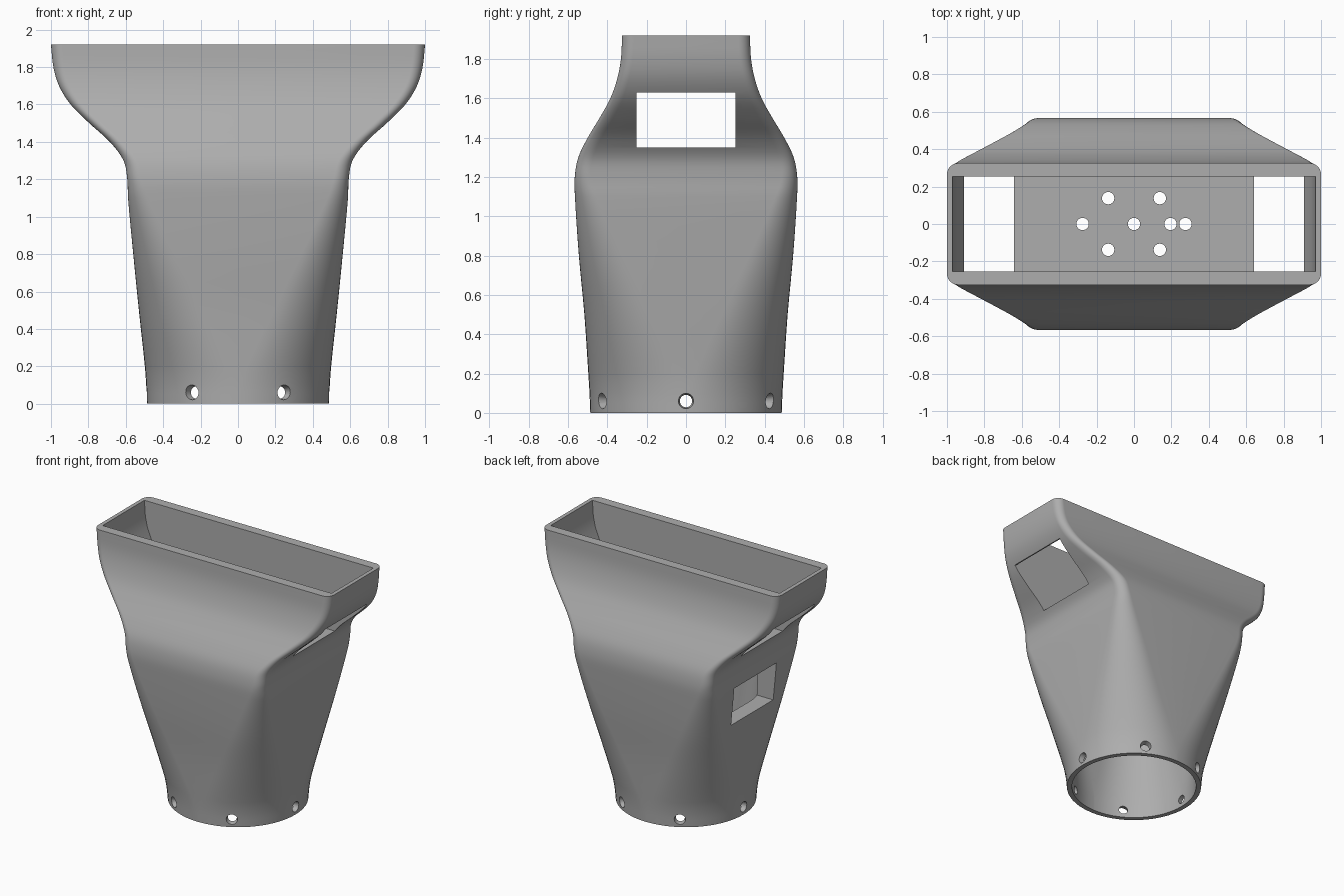
import bpy, bmesh, math
from mathutils import Matrix, Vector

cube = bpy.data.objects.get("Cube")
if cube:
    bpy.data.objects.remove(cube, do_unlink=True)

grey = bpy.data.materials.new("plain grey")
grey.use_nodes = True
COLOUR = (0.42, 0.42, 0.42, 1)
grey.diffuse_color = COLOUR
grey.node_tree.nodes["Principled BSDF"].inputs["Base Color"].default_value = COLOUR

# Height, half width, half depth and corner radius of the shell
SHELL = [(0, .487, .487, .485), (.1, .491, .491, .475), (.2, .498, .497, .45),
         (.5, .53, .517, .335), (.8, .56, .545, .22), (1.1, .588, .565, .11),
         (1.2, .592, .566, .08), (1.3, .612, .548, .075), (1.4, .685, .5, .07),
         (1.5, .795, .44, .07), (1.6, .895, .385, .065), (1.7, .957, .35, .06),
         (1.8, .987, .331, .06), (1.92, 1, .325, .06)]
CHAMBER = [(-.1, .45, .45, .446), (.12, .45, .45, .446),
           (.8, .44, .45, .3), (1.28, .44, .45, .2)]


def smooth_rows(rows, steps):
    """Refine a row list with cubic Hermite interpolation over height."""
    rows = [Vector(r) for r in rows]

    def slope(i):
        a, b = rows[max(i - 1, 0)], rows[min(i + 1, len(rows) - 1)]
        return (b - a) / (b[0] - a[0])

    out = []
    for i in range(len(rows) - 1):
        a, b = rows[i], rows[i + 1]
        h = b[0] - a[0]
        for s in range(steps):
            t = s / steps
            p = (a * (1 + 2 * t) + slope(i) * h * t) * (1 - t) ** 2
            p += (b * (3 - 2 * t) - slope(i + 1) * h * (1 - t)) * t * t
            p[0] = a[0] + h * t
            out.append(p)
    return out + [rows[-1]]


def make_object(name, bm):
    bmesh.ops.recalc_face_normals(bm, faces=bm.faces)
    mesh = bpy.data.meshes.new(name)
    bm.to_mesh(mesh)
    bm.free()
    mesh.materials.append(grey)
    ob = bpy.data.objects.new(name, mesh)
    bpy.context.scene.collection.objects.link(ob)
    return ob


def loft(name, rows, steps, arc=14):
    """Skin a stack of rounded rectangles."""
    bm = bmesh.new()
    rings = []
    for z, hx, hy, r in smooth_rows(rows, steps):
        r = min(r, hx - .002, hy - .002)
        ring = []
        for q, (sx, sy) in enumerate([(1, 1), (-1, 1), (-1, -1), (1, -1)]):
            for k in range(arc + 1):
                a = (q + k / arc) * math.pi / 2
                ring.append(bm.verts.new((sx * (hx - r) + r * math.cos(a),
                                          sy * (hy - r) + r * math.sin(a), z)))
        rings.append(ring)
    n = len(rings[0])
    for low, high in zip(rings, rings[1:]):
        for i in range(n):
            j = (i + 1) % n
            bm.faces.new((low[i], low[j], high[j], high[i]))
    bm.faces.new(rings[0][::-1])
    bm.faces.new(rings[-1])
    return make_object(name, bm)


def prism(name, half, y):
    """Join two copies of an x-z outline, mirrored in x, at -y and y."""
    outline = half + [(-x, z) for x, z in reversed(half)]
    bm = bmesh.new()
    front, back = [[bm.verts.new((x, s * y, z)) for x, z in outline] for s in (-1, 1)]
    bm.faces.new(front)
    bm.faces.new(back[::-1])
    for i in range(len(outline)):
        bm.faces.new((front[i - 1], back[i - 1], back[i], front[i]))
    return make_object(name, bm)


def cone(name, r1, r2, depth, matrix):
    bm = bmesh.new()
    bmesh.ops.create_cone(bm, cap_ends=True, segments=24, radius1=r1, radius2=r2,
                          depth=depth, matrix=matrix)
    return make_object(name, bm)


def volume(mesh):
    bm = bmesh.new()
    bm.from_mesh(mesh)
    result = bm.calc_volume()
    bm.free()
    return result


def cut(ob, cutter):
    """Subtract the cutter, with the first solver that leaves a sound solid."""
    before = volume(ob.data)
    for solver in ("EXACT", "MANIFOLD", "FLOAT"):
        mod = ob.modifiers.new("cut", "BOOLEAN")
        mod.operation = "DIFFERENCE"
        mod.solver = solver
        mod.object = cutter
        bpy.context.view_layer.update()
        deps = bpy.context.evaluated_depsgraph_get()
        baked = bpy.data.meshes.new_from_object(ob.evaluated_get(deps))
        ob.modifiers.remove(mod)
        if before * .2 < volume(baked) < before - 1e-6:
            ob.data = baked
            break
        bpy.data.meshes.remove(baked)
    bpy.data.objects.remove(cutter, do_unlink=True)


shell = loft("duct_shell", SHELL, 4)

# Lower round chamber, upper slot with both side openings, and side port
cutters = [
    loft("chamber_cutter", CHAMBER, 5),
    prism("slot_cutter", [(1.2, 1.35), (1.2, 1.63), (.908, 1.63), (.945, 1.72),
                          (.962, 1.8), (.97, 1.92), (.97, 2)], .253),
]
bm = bmesh.new()
bmesh.ops.create_cube(bm, size=1, matrix=Matrix.Translation((-.55, 0, .945))
                      @ Matrix.Diagonal((.5, .51, .29, 1)))
cutters.append(make_object("port_cutter", bm))

# Holes through the inner floor
floor_holes = [(0, 0), (.195, 0), (.275, 0), (-.275, 0)]
floor_holes += [(sx * .138, sy * .138) for sx in (-1, 1) for sy in (-1, 1)]
for x, y in floor_holes:
    cutters.append(cone("floor_hole_cutter", .033, .033, .3,
                        Matrix.Translation((x, y, 1.31))))

# Six countersunk screw holes around the collar
for i in range(6):
    m = (Matrix.Rotation(i * math.pi / 3, 4, "Z") @ Matrix.Translation((.47, 0, .06))
         @ Matrix.Rotation(math.pi / 2, 4, "Y"))
    cutters.append(cone("screw_hole_cutter", .026, .045, .1, m))

for c in cutters:
    c.hide_render = True
    cut(shell, c)

bpy.ops.object.select_all(action="DESELECT")
shell.select_set(True)
bpy.context.view_layer.objects.active = shell
bpy.ops.object.shade_smooth_by_angle(angle=math.radians(30))
